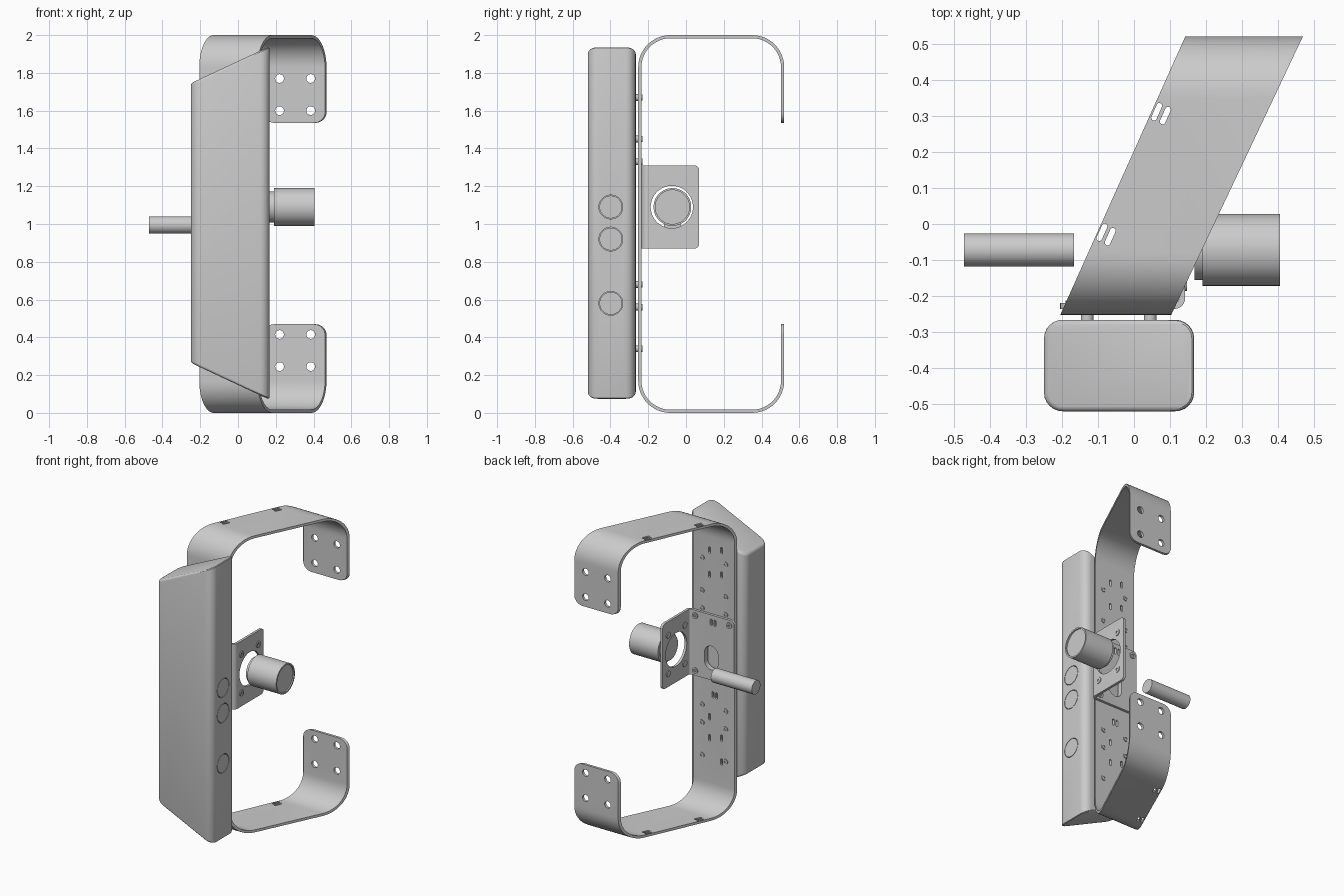
import bpy, bmesh, math

if "Cube" in bpy.data.objects:
    bpy.data.objects.remove(bpy.data.objects["Cube"])


def slot(u, v, r, half=0.0, ang=90, n=24):
    """Circle (half=0) or round-ended slot as 2D points."""
    a = math.radians(ang)
    pts = []
    for i in range(n):
        t = a - math.pi / 2 + 2 * math.pi * (i + 0.5) / n
        s = half if i < n // 2 else -half
        pts.append((u + r * math.cos(t) + s * math.cos(a), v + r * math.sin(t) + s * math.sin(a)))
    return pts


def arc(cu, cv, r, a0, a1, n=12):
    return [(cu + r * math.cos(math.radians(a0 + (a1 - a0) * i / n)),
             cv + r * math.sin(math.radians(a0 + (a1 - a0) * i / n))) for i in range(n + 1)]


def place(axis, u, v, w):
    return {'x': (w, u, v), 'y': (u, w, v), 'z': (u, v, w)}[axis]


def loft(bm, ring_a, ring_b):
    a = [bm.verts.new(p) for p in ring_a]
    b = [bm.verts.new(p) for p in ring_b]
    n = len(a)
    bm.faces.new(a)
    bm.faces.new(b[::-1])
    for i in range(n):
        j = (i + 1) % n
        bm.faces.new((a[j], a[i], b[i], b[j]))


def round_edges(bm, test, offset, seg):
    edges = [e for e in bm.edges if test(e.verts[0].co, e.verts[1].co)]
    bmesh.ops.bevel(bm, geom=edges, offset=offset, segments=seg, profile=0.5,
                    affect='EDGES', clamp_overlap=True)


def finish(name, bm):
    bmesh.ops.recalc_face_normals(bm, faces=bm.faces[:])
    me = bpy.data.meshes.new(name)
    bm.to_mesh(me)
    bm.free()
    ob = bpy.data.objects.new(name, me)
    bpy.context.collection.objects.link(ob)
    return ob


def extrude(name, items):
    """items: (2D points, axis, low, high)"""
    bm = bmesh.new()
    for pts, ax, lo, hi in items:
        loft(bm, [place(ax, u, v, lo) for u, v in pts], [place(ax, u, v, hi) for u, v in pts])
    return finish(name, bm)


def activate(ob):
    bpy.ops.object.select_all(action='DESELECT')
    ob.select_set(True)
    bpy.context.view_layer.objects.active = ob


def cut(ob, items):
    cutter = extrude("cutter", items)
    cutter.hide_render = True
    m = ob.modifiers.new("cut", 'BOOLEAN')
    m.operation, m.solver, m.object = 'DIFFERENCE', 'EXACT', cutter
    activate(ob)
    bpy.ops.object.modifier_apply(modifier=m.name)
    bpy.data.objects.remove(cutter)


# Housing with slanted ends and rounded edges
bm = bmesh.new()
face = [(-0.25, 0.265), (0.167, 0.07), (0.167, 1.94), (-0.25, 1.745)]
loft(bm, [place('y', u, v, -0.52) for u, v in face], [place('y', u, v, -0.266) for u, v in face])
round_edges(bm, lambda a, b: abs(a.z - b.z) > 1, 0.052, 6)
round_edges(bm, lambda a, b: (a.z - 1) * (b.z - 1) > 0, 0.014, 3)
housing = finish("housing", bm)
button_z = (1.09, 0.92, 0.58)
cut(housing, [(slot(-0.398, z, 0.063, n=40), 'x', 0.15, 0.2) for z in button_z])
extrude("side_buttons", [(slot(-0.398, z, 0.060, n=40), 'x', 0.145, 0.167) for z in button_z])

# C-shaped strap, skewed sideways towards the back
Y0, Y1, R, T = -0.253, 0.52, 0.17, 0.017
corners = [(Y1 - R, 2 - R, 0), (Y0 + R, 2 - R, 90), (Y0 + R, R, 180), (Y1 - R, R, 270)]
outer, inner = [(Y1, 1.535)], [(Y1 - T, 1.535)]
for cy, cz, a in corners:
    outer += arc(cy, cz, R, a, a + 90)
    inner += arc(cy, cz, R - T, a, a + 90)
outer.append((Y1, 0.47))
inner.append((Y1 - T, 0.47))
profile = outer + inner[::-1]
bm = bmesh.new()
loft(bm, [(-0.205 + 0.449 * (y - Y0), y, z) for y, z in profile],
     [(0.103 + 0.473 * (y - Y0), y, z) for y, z in profile])
round_edges(bm, lambda a, b: min(a.y, b.y) > 0.49 and abs(a.y - b.y) > 0.01
            and abs(a.z - b.z) < 1e-4 and abs(abs(a.z - 1.0025) - 0.5325) < 1e-3, 0.055, 6)
strap = finish("strap_bracket", bm)

screw_z = (1.67, 1.45, 1.33, 0.68, 0.56, 0.34)
screw_xz = [(x, z) for x in (-0.13, 0.045) for z in screw_z]
holes = [(slot(x, z, 0.023), 'y', 0.45, 0.6) for x in (0.22, 0.385) for z in (0.245, 0.415, 1.6, 1.77)]
for u, v in ((0.063, 0.312), (0.087, 0.301), (-0.089, -0.023), (-0.066, -0.035)):
    holes += [(slot(u, v, 0.008, 0.018, 66, 12), 'z', lo, lo + 0.2) for lo in (-0.1, 1.9)]
back_slots = [(-0.01, 1.735), (-0.01, 1.57), (-0.01, 0.61), (-0.01, 0.47),
              (-0.1, 1.755), (-0.1, 1.59), (-0.1, 0.49), (-0.1, 0.33),
              (-0.035, 0.765), (-0.062, 0.765)]
holes += [(slot(x, z, 0.008, 0.014, 90, 12), 'y', -0.262, -0.2) for x, z in back_slots]
window = slot(-0.035, 1.02, 0.05, 0.03)
holes.append((window, 'y', -0.262, -0.2))
cut(strap, holes)

# Standoffs and their screw heads
extrude("standoffs", [(slot(x, z, 0.018), 'y', -0.275, -0.25) for x, z in screw_xz])
heads = extrude("strap_screws", [(slot(x, z, 0.017), 'y', -0.245, -0.23) for x, z in screw_xz])
cut(heads, [(slot(x, z, 0.008, n=6), 'y', -0.236, -0.2) for x, z in screw_xz])

# Angle bracket: base on the strap plus side flange
ell = ([(-0.205, -0.236)] + arc(0.112, -0.206, 0.03, -90, 0, 6) + [(0.142, 0.07), (0.125, 0.07)]
       + arc(0.112, -0.206, 0.013, 0, -90, 6) + [(-0.205, -0.219)])
bm = bmesh.new()
loft(bm, [(x, y, 0.87) for x, y in ell], [(x, y, 1.31) for x, y in ell])
round_edges(bm, lambda a, b: abs(a.z - b.z) < 1e-4 and
            (min(a.y, b.y) > 0.06 or max(a.x, b.x) < -0.2), 0.025, 5)
angle = finish("angle_bracket", bm)
flange_yz = [(y, z) for y in (-0.165, 0.012) for z in (0.96, 1.22)]
base_xz = [(x, z) for x in (-0.17, 0.085) for z in (0.905, 1.275)]
cut(angle, [(slot(-0.075, 1.09, 0.112, n=48), 'x', 0.1, 0.2), (window, 'y', -0.3, -0.19)]
    + [(slot(x, 1.26, 0.008, 0.014, 90, 12), 'y', -0.3, -0.19) for x in (-0.035, -0.062)])
flange_screws = extrude("flange_screws", [(slot(y, z, 0.021), 'x', 0.12, 0.147) for y, z in flange_yz])
cut(flange_screws, [(slot(y, z, 0.01, n=6), 'x', 0.137, 0.2) for y, z in flange_yz])
base_screws = extrude("base_screws", [(slot(x, z, 0.02), 'y', -0.23, -0.212) for x, z in base_xz])
cut(base_screws, [(slot(x, z, 0.009, n=6), 'y', -0.219, -0.19) for x, z in base_xz])

# Lock cylinder with neck and recessed end, and the rod on the other side
barrel = extrude("lock_barrel", [(slot(-0.072, 1.09, 0.1, n=48), 'x', 0.19, 0.405)])
cut(barrel, [(slot(-0.072, 1.09, 0.09, n=48), 'x', 0.397, 0.5)])
extrude("barrel_neck", [(slot(-0.072, 1.09, 0.083, n=48), 'x', 0.168, 0.195)])
extrude("side_rod", [(slot(-0.072, 0.995, 0.046, n=32), 'x', -0.472, -0.166)])

for ob in list(bpy.context.collection.objects):
    activate(ob)
    bpy.ops.object.shade_smooth_by_angle(angle=math.radians(30))
